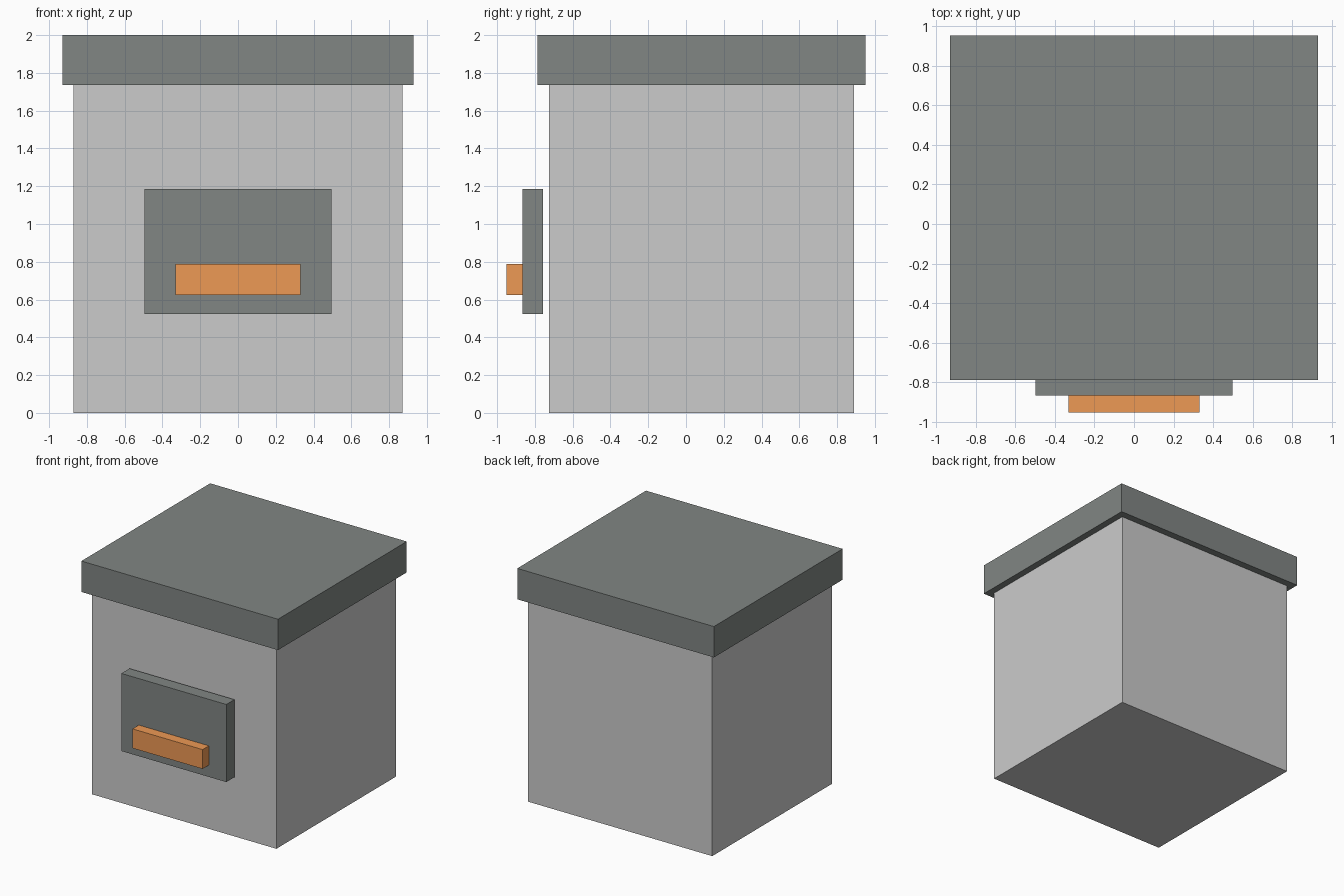
import bpy

if "Cube" in bpy.data.objects:
    bpy.data.objects.remove(bpy.data.objects["Cube"])


def box(name, x_half, y, z, color=None):
    """Box centred on x = 0, spanning the given y and z ranges."""
    bpy.ops.mesh.primitive_cube_add(
        size=1, location=(0, (y[0] + y[1]) / 2, (z[0] + z[1]) / 2))
    obj = bpy.context.object
    obj.name = name
    obj.scale = (2 * x_half, y[1] - y[0], z[1] - z[0])
    bpy.ops.object.transform_apply(location=False, rotation=False, scale=True)
    if color:
        mat = bpy.data.materials.new(name + "_material")
        mat.diffuse_color = color
        mat.use_nodes = True
        mat.node_tree.nodes["Principled BSDF"].inputs["Base Color"].default_value = mat.diffuse_color
        obj.data.materials.append(mat)
    return obj


# Main cabinet and overhanging lid
box("body", 0.871, (-0.726, 0.890), (0.0, 1.736))
box("lid", 0.929, (-0.787, 0.951), (1.736, 2.0), (0.22, 0.24, 0.23, 1))

# Front panel, standing slightly off the body, with its handle
box("front_panel", 0.496, (-0.866, -0.756), (0.523, 1.186), (0.22, 0.24, 0.23, 1))
box("handle", 0.331, (-0.951, -0.866), (0.624, 0.789), (0.85, 0.32, 0.09, 1))
